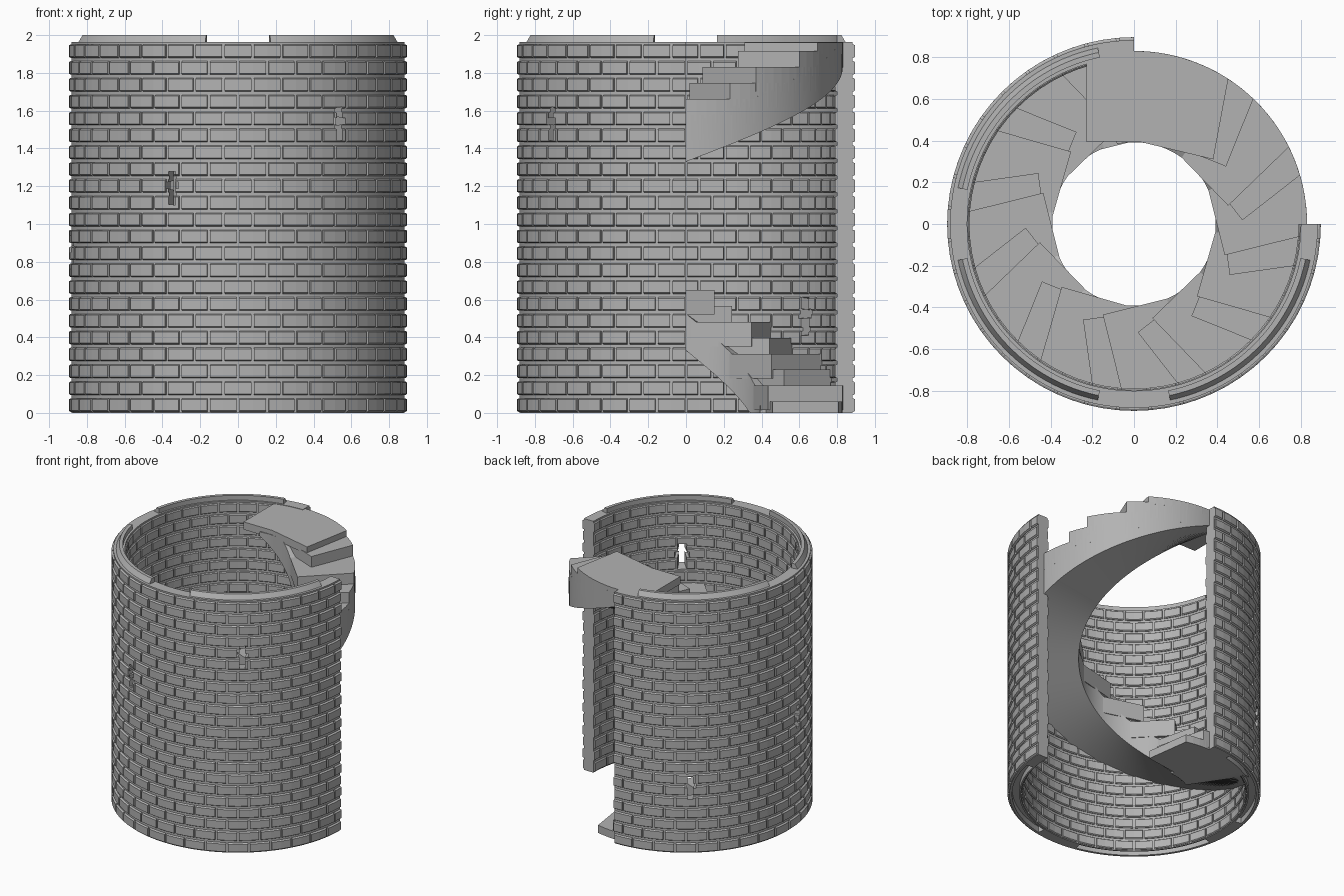
import bpy, bmesh, math
from mathutils import Vector

if "Cube" in bpy.data.objects:
    bpy.data.objects.remove(bpy.data.objects["Cube"])

stone = bpy.data.materials.new("grey stone")
stone.diffuse_color = (0.45, 0.45, 0.45, 1)
stone.use_nodes = True
stone.node_tree.nodes["Principled BSDF"].inputs["Base Color"].default_value = stone.diffuse_color

R_CORE, R_IN, R_STAIR, R_WELL, TOP = 0.882, 0.80, 0.83, 0.392, 1.963
SLOPE = 2.0 / 360          # stair climb per degree


def polar(r, deg, z=0.0):
    a = math.radians(deg)
    return Vector((r * math.cos(a), r * math.sin(a), z))


def sweep(bm, section, a0, a1, step=3.0):
    """Carry a closed (r, z) section around the axis from a0 to a1 degrees."""
    n = max(1, math.ceil((a1 - a0) / step - 1e-6))
    rings = []
    for i in range(n + 1):
        a = a0 + (a1 - a0) * i / n
        pts = section(a) if callable(section) else section
        rings.append([bm.verts.new(polar(r, a, z)) for r, z in pts])
    k = len(rings[0])
    for p, q in zip(rings, rings[1:]):
        for j in range(k):
            bm.faces.new((p[j], p[(j + 1) % k], q[(j + 1) % k], q[j]))
    bm.faces.new(rings[0])
    bm.faces.new(rings[-1][::-1])


def rect(r0, r1, z0, z1):
    return [(r0, z0), (r1, z0), (r1, z1), (r0, z1)]


def prism(bm, outline, z0, z1):
    lo = [bm.verts.new((p.x, p.y, z0)) for p in outline]
    hi = [bm.verts.new((p.x, p.y, z1)) for p in outline]
    n = len(lo)
    bm.faces.new(lo[::-1])
    bm.faces.new(hi)
    for i in range(n):
        bm.faces.new((lo[i], lo[(i + 1) % n], hi[(i + 1) % n], hi[i]))


def finish(bm, name, smooth=False):
    bmesh.ops.recalc_face_normals(bm, faces=bm.faces)
    me = bpy.data.meshes.new(name)
    bm.to_mesh(me)
    bm.free()
    me.materials.append(stone)
    ob = bpy.data.objects.new(name, me)
    bpy.context.collection.objects.link(ob)
    if smooth:
        bpy.ops.object.select_all(action='DESELECT')
        ob.select_set(True)
        bpy.context.view_layer.objects.active = ob
        bpy.ops.object.shade_smooth_by_angle(angle=math.radians(25))
    return ob


# Wall: three quarters of a ring, open between +x and +y
bm = bmesh.new()
sweep(bm, rect(R_IN, R_CORE, 0.045, TOP), 90, 360)
wall = finish(bm, "wall", True)

# Foot of the wall, with a slot under each rim arc
ARCS = [(101.6, 168.4), (191.6, 258.4), (281.6, 348.4)]
bm = bmesh.new()
for a0, a1 in ARCS:
    sweep(bm, rect(R_IN, 0.812, 0, 0.045), a0, a1)
    sweep(bm, rect(0.863, R_CORE, 0, 0.045), a0, a1)
for a0, a1 in [(90, 101.6), (168.4, 191.6), (258.4, 281.6), (348.4, 360)]:
    sweep(bm, rect(R_IN, R_CORE, 0, 0.045), a0, a1)
finish(bm, "wall_foot", True)

# Raised arcs on the rim, sloped on the outside
bm = bmesh.new()
for a0, a1 in ARCS:
    sweep(bm, [(0.815, TOP - 0.01), (0.862, TOP - 0.01), (0.862, TOP), (0.84, 2.0), (0.815, 2.0)], a0, a1)
finish(bm, "rim_arcs", True)


# Brick courses, chamfered towards the exposed face
def bricks(name, r_back, r_face, count):
    bm = bmesh.new()
    rows, pitch, cell = 22, TOP / 22, 360 / count
    c = 0.006
    for row in range(rows):
        z0, z1 = row * pitch + 0.006, (row + 1) * pitch - 0.012
        shift = cell / 2 if row % 2 else 0
        for i in range(-1, count):
            a0 = 90 + i * cell + shift + 0.5
            a1 = a0 + cell - 1.0
            a0, a1 = max(a0, 90), min(a1, 360)
            if a1 - a0 < 1.5:
                continue
            mid = (r_back + r_face) / 2
            sec = [(r_back, z0), (mid, z0), (r_face, z0 + c), (r_face, z1 - c), (mid, z1), (r_back, z1)]
            sweep(bm, sec, a0, a1, 5)
    return finish(bm, name)


outer_bricks = bricks("outer_bricks", 0.878, 0.896, 36)
inner_bricks = bricks("inner_bricks", 0.804, 0.789, 36)

# Cross-shaped arrow slits, splayed towards the inside
for part, (w0, h0, w1, h1) in {"upright": (0.032, 0.17, 0.075, 0.21),
                               "crossbar": (0.07, 0.03, 0.115, 0.055)}.items():
    bm = bmesh.new()
    for k in range(4):
        ang, zc = -53 - 60 * k, 1.53 - 0.34 * k + (0.015 if part == "crossbar" else 0)
        t = polar(1, ang + 90)
        ends = []
        for r, w, h in ((0.76, w1, h1), (0.92, w0, h0)):
            ends.append([bm.verts.new(polar(r, ang, zc + sz * h / 2) + t * (sx * w / 2))
                         for sx, sz in ((-1, -1), (1, -1), (1, 1), (-1, 1))])
        p, q = ends
        bm.faces.new(p)
        bm.faces.new(q[::-1])
        for j in range(4):
            bm.faces.new((p[j], p[(j + 1) % 4], q[(j + 1) % 4], q[j]))
    cutter = finish(bm, "slit_cutter_" + part)
    cutter.hide_render = True
    cutter.hide_set(True)
    for ob in (wall, outer_bricks, inner_bricks):
        m = ob.modifiers.new(part, 'BOOLEAN')
        m.operation, m.solver, m.object = 'DIFFERENCE', 'EXACT', cutter


# Spiral ramp carrying the treads
def ramp_section(a):
    low = max(0.0, 1.33 + (a - 360) * SLOPE)
    high = min(1.925, 1.525 + (a - 360) * SLOPE)
    return rect(R_WELL, R_STAIR, low, max(high, low + 0.005))


bm = bmesh.new()
sweep(bm, ramp_section, 92, 462)
finish(bm, "spiral_ramp", True)


# Treads: turned blocks with a square inner corner, trimmed to the stair's outer radius
def hit(p, d, r):
    b = p.dot(d)
    return p + d * (-b + math.sqrt(b * b - p.dot(p) + r * r))


bm = bmesh.new()
for k in range(23):
    pair = 30 * (k // 2) + 62
    r, ang, turn = (0.46, pair + 9, 33) if k % 2 else (0.52, pair, 36)
    corner = polar(r, ang)
    d = polar(1, ang + turn)
    side = polar(1, ang + turn + 90)
    outer = hit(corner, d, R_STAIR)
    a0 = math.degrees(math.atan2(outer.y, outer.x))
    span = (ang + 45 - a0) % 360
    arc = [polar(R_STAIR, a0 + span * i / 8) for i in range(9)]
    top = 0.06 + 0.0843 * k
    prism(bm, [corner] + arc + [corner + side * 0.32], max(0, top - 0.13), top)
finish(bm, "treads")

# Landing slab
bm = bmesh.new()
outline = [Vector((0.38, 0.31, 0))] + [polar(R_STAIR, 57 + 49 * i / 12) for i in range(13)]
outline += [Vector((-0.23, 0.396, 0)), Vector((0.02, 0.396, 0))]
prism(bm, outline, 1.9, TOP - 0.003)
finish(bm, "landing")
